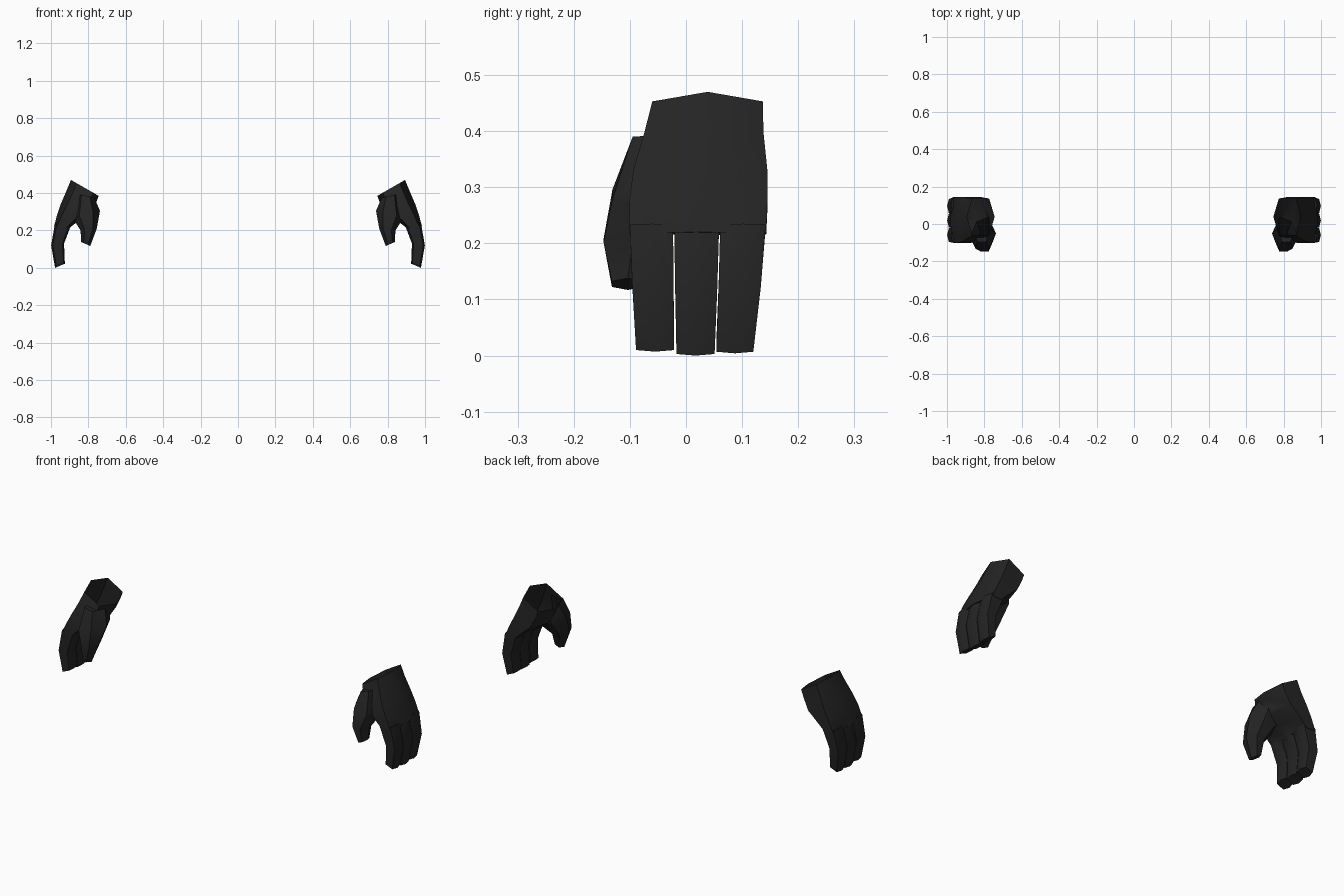
import bpy, bmesh
from mathutils import Vector

if "Cube" in bpy.data.objects:
    bpy.data.objects.remove(bpy.data.objects["Cube"])

black = bpy.data.materials.new("black_leather")
black.diffuse_color = (0.018, 0.018, 0.018, 1)
black.use_nodes = True
black.node_tree.nodes["Principled BSDF"].inputs["Base Color"].default_value = black.diffuse_color


def loft(name, rings, f):
    """Closed six-sided loft. ring = (outer xz, inner xz, y front, y back); f = corner inset."""
    bm = bmesh.new()
    loops = []
    for o, i, y0, y1 in rings:
        o, i = Vector((o[0], 0, o[1])), Vector((i[0], 0, i[1]))
        ym = (y0 + y1) / 2
        pts = [(0, ym), (f, y0), (1 - f, y0), (1, ym), (1 - f, y1), (f, y1)]
        loops.append([bm.verts.new(o.lerp(i, t) + Vector((0, y, 0))) for t, y in pts])
    for a, b in zip(loops, loops[1:]):
        for k in range(6):
            bm.faces.new((a[k], a[(k + 1) % 6], b[(k + 1) % 6], b[k]))
    bm.faces.new(loops[0])
    bm.faces.new(loops[-1])
    bmesh.ops.recalc_face_normals(bm, faces=bm.faces)
    me = bpy.data.meshes.new(name)
    bm.to_mesh(me)
    bm.free()
    me.materials.append(black)
    ob = bpy.data.objects.new(name, me)
    bpy.context.collection.objects.link(ob)
    return ob


# palm and cuff
glove = loft("glove_right", [
    ((0.893, 0.47), (0.745, 0.385), -0.06, 0.137),
    ((0.918, 0.41), (0.757, 0.352), -0.074, 0.138),
    ((0.948, 0.34), (0.79, 0.295), -0.094, 0.145),
    ((0.968, 0.28), (0.85, 0.253), -0.101, 0.145),
    ((0.984, 0.22), (0.90, 0.215), -0.101, 0.143)], 0.2)

# thumb
parts = [loft("thumb", [
    ((0.86, 0.395), (0.768, 0.375), -0.095, 0.05),
    ((0.885, 0.27), (0.738, 0.305), -0.131, 0.03),
    ((0.842, 0.20), (0.755, 0.21), -0.147, -0.045),
    ((0.838, 0.138), (0.79, 0.117), -0.132, -0.075)], 0.25)]

# three fingers: y range at the knuckle, y range at the tip, tip lift
for n, (a, b, c, d, lift) in enumerate([(-0.1, -0.023, -0.089, -0.021, 0.007),
                                        (-0.021, 0.059, -0.017, 0.051, 0.0),
                                        (0.061, 0.142, 0.054, 0.12, 0.004)]):
    parts.append(loft("finger_%d" % n, [
        ((0.979, 0.235), (0.893, 0.227), a, b),
        ((0.999, 0.12), (0.93, 0.13), a * .6 + c * .4, b * .6 + d * .4),
        ((0.978, lift), (0.926, 0.022 + lift), c, d)], 0.13))

# fuse the parts into one skin
for p in parts:
    m = glove.modifiers.new("join", 'BOOLEAN')
    m.operation, m.solver, m.object = 'UNION', 'EXACT', p
deps = bpy.context.evaluated_depsgraph_get()
me = bpy.data.meshes.new_from_object(glove.evaluated_get(deps))
glove.modifiers.clear()
glove.data = me
for p in parts:
    bpy.data.objects.remove(p)

# open the cuff
bm = bmesh.new()
bm.from_mesh(me)
cuff = [fc for fc in bm.faces if fc.normal.z > 0.7 and fc.calc_center_median().z > 0.41]
bmesh.ops.delete(bm, geom=cuff, context='FACES')
bm.to_mesh(me)

# mirrored left glove
left = me.copy()
for v in bm.verts:
    v.co.x *= -1
bmesh.ops.reverse_faces(bm, faces=bm.faces)
bm.to_mesh(left)
bm.free()
glove_left = bpy.data.objects.new("glove_left", left)
bpy.context.collection.objects.link(glove_left)

for ob in (glove, glove_left):
    bpy.ops.object.select_all(action='DESELECT')
    ob.select_set(True)
    bpy.context.view_layer.objects.active = ob
    bpy.ops.object.shade_smooth_by_angle(angle=0.7)
